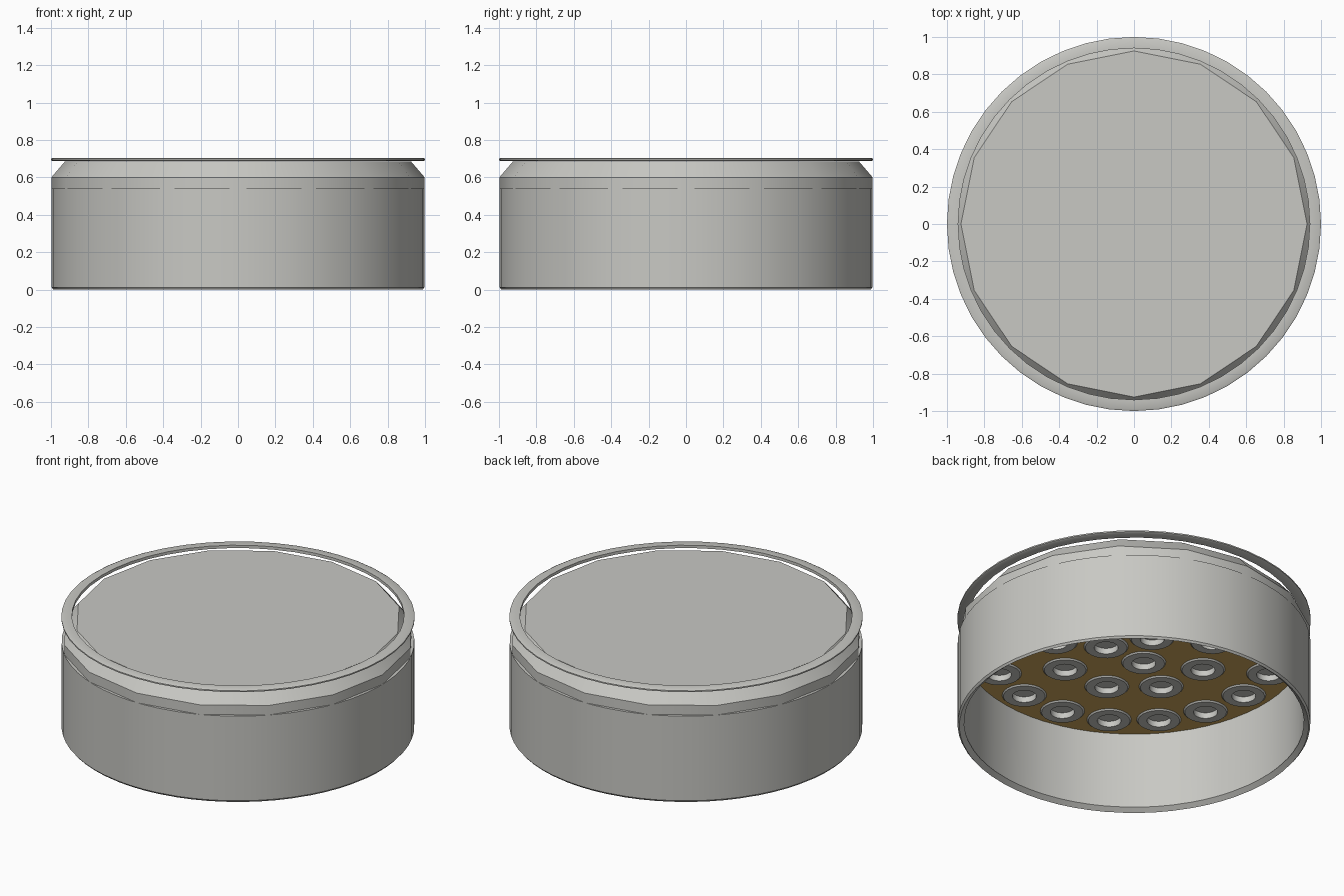
import bpy, bmesh
from math import sin, cos, radians

if "Cube" in bpy.data.objects:
    bpy.data.objects.remove(bpy.data.objects["Cube"], do_unlink=True)


def material(name, rgb):
    m = bpy.data.materials.new(name)
    m.use_nodes = True
    m.diffuse_color = (*rgb, 1)
    m.node_tree.nodes["Principled BSDF"].inputs["Base Color"].default_value = (*rgb, 1)
    return m


GREY = material("light grey metal", (0.58, 0.58, 0.55))
GOLD = material("gold board", (0.64, 0.40, 0.11))


def steps(count):
    return [360 * i / count for i in range(count)]


def revolve(bm, profile, angles, centre=(0, 0), closed=False):
    """Spin (radius, z) points round a vertical axis; bottom to top faces outward."""
    cols = [[bm.verts.new((centre[0] + r * cos(radians(a)), centre[1] + r * sin(radians(a)), z))
             for r, z in profile] for a in angles]
    rows = len(profile) if closed else len(profile) - 1
    for i, col in enumerate(cols):
        nxt = cols[(i + 1) % len(cols)]
        for j in range(rows):
            k = (j + 1) % len(profile)
            bm.faces.new((col[j], nxt[j], nxt[k], col[k]))
    return cols


def cap(bm, cols, row, up):
    loop = [c[row] for c in cols]
    bm.faces.new(loop if up else loop[::-1])


def finish(bm, name, mat):
    mesh = bpy.data.meshes.new(name)
    bm.to_mesh(mesh)
    bm.free()
    ob = bpy.data.objects.new(name, mesh)
    bpy.context.collection.objects.link(ob)
    mesh.materials.append(mat)
    return ob


def activate(ob):
    bpy.ops.object.select_all(action='DESELECT')
    ob.select_set(True)
    bpy.context.view_layer.objects.active = ob


def smooth(ob):
    activate(ob)
    bpy.ops.object.shade_smooth_by_angle(angle=radians(30))


# Slotted housing wall: sixteen sectors with one vent each
SLOT = 3.45
angles = [a + 11.25 + o for a in steps(16) for o in (-SLOT, SLOT, 8.6, 13.9)]
bm = bmesh.new()
revolve(bm, [(0.988, 0), (0.998, 0.012), (0.998, 0.255), (0.998, 0.29), (0.998, 0.54)], angles)
bm.faces.ensure_lookup_table()
vents = [f for f in bm.faces if f.index >= 0 and 0.26 < f.calc_center_median().z < 0.28]
vents = [f for i, f in enumerate(vents) if i % 4 == 0]
bmesh.ops.delete(bm, geom=vents, context='FACES')
wall = finish(bm, "housing_wall", GREY)
solid = wall.modifiers.new("thickness", 'SOLIDIFY')
solid.thickness = 0.035
solid.offset = -1
activate(wall)
bpy.ops.object.modifier_apply(modifier="thickness")
smooth(wall)

# Sixteen-sided lid with sloping shoulder
bm = bmesh.new()
cols = revolve(bm, [(0.998, 0.537), (0.998, 0.60), (0.925, 0.685)], steps(16))
cap(bm, cols, 0, False)
cap(bm, cols, 2, True)
smooth(finish(bm, "lid", GREY))

# Thin rim floating round the lid top
bm = bmesh.new()
revolve(bm, [(0.94, 0.686), (0.99, 0.686), (1.0, 0.691), (1.0, 0.699), (0.99, 0.704), (0.94, 0.704)],
        steps(48), closed=True)
smooth(finish(bm, "top_rim", GREY))

# Emitter positions: three staggered circles
BOARD = 0.50
spots = [(r * cos(radians(a + start)), r * sin(radians(a + start)))
         for r, n, start in ((0.16, 3, 90), (0.45, 9, 90), (0.81, 18, 0)) for a in steps(n)]

# Board with a hole for every emitter
bm = bmesh.new()
cols = revolve(bm, [(0.966, BOARD), (0.966, BOARD + 0.02)], steps(64))
cap(bm, cols, 0, False)
cap(bm, cols, 1, True)
board = finish(bm, "circuit_board", GOLD)
bm = bmesh.new()
for spot in spots:
    cols = revolve(bm, [(0.09, BOARD - 0.05), (0.09, BOARD + 0.05)], steps(16), spot)
    cap(bm, cols, 0, False)
    cap(bm, cols, 1, True)
cutter = finish(bm, "hole_cutter", GOLD)
cutter.hide_render = True
cut = board.modifiers.new("holes", 'BOOLEAN')
cut.operation = 'DIFFERENCE'
cut.solver = 'EXACT'
cut.object = cutter
activate(board)
bpy.ops.object.modifier_apply(modifier="holes")
bpy.data.objects.remove(cutter, do_unlink=True)

# Emitter rings: flat collar with a recessed floor
bm = bmesh.new()
for spot in spots:
    cols = revolve(bm, [(0.068, BOARD + 0.028), (0.068, BOARD - 0.008), (0.118, BOARD - 0.008),
                        (0.126, BOARD)], steps(24), spot)
    cap(bm, cols, 0, False)
smooth(finish(bm, "emitter_rings", GREY))
